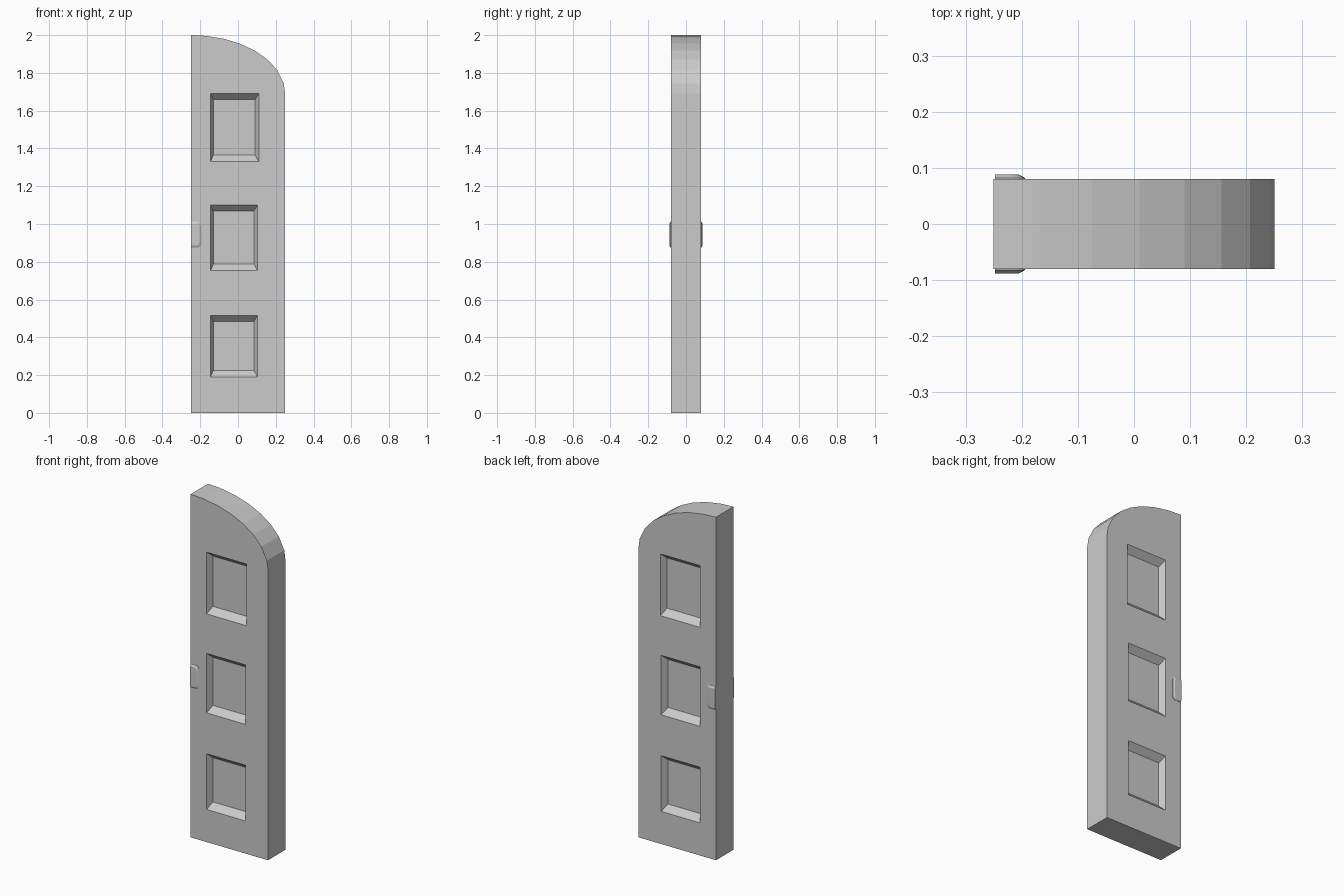
import bpy, bmesh, math

if "Cube" in bpy.data.objects:
    bpy.data.objects.remove(bpy.data.objects["Cube"])


def loft(name, rings):
    """Closed solid through (y, [(x, z), ...]) rings of equal point count."""
    bm = bmesh.new()
    loops = [[bm.verts.new((x, y, z)) for x, z in pts] for y, pts in rings]
    n = len(loops[0])
    for a, b in zip(loops, loops[1:]):
        for i in range(n):
            j = (i + 1) % n
            bm.faces.new((a[i], a[j], b[j], b[i]))
    bm.faces.new(loops[0])
    bm.faces.new(loops[-1])
    bmesh.ops.recalc_face_normals(bm, faces=bm.faces)
    mesh = bpy.data.meshes.new(name)
    bm.to_mesh(mesh)
    bm.free()
    ob = bpy.data.objects.new(name, mesh)
    bpy.context.collection.objects.link(ob)
    return ob


def rect(x0, x1, z0, z1, m=(0, 0, 0, 0)):
    return [(x0 + m[0], z0 + m[2]), (x1 - m[1], z0 + m[2]),
            (x1 - m[1], z1 - m[3]), (x0 + m[0], z1 - m[3])]


# Door leaf: half arch, faceted quarter ellipse at the top
T = 0.08
profile = [(-0.25, 0), (0.25, 0), (0.25, 1.69)]
for deg in (80, 66, 54.3, 42.8, 31.3, 20.5, 9.4, 0):
    a = math.radians(deg)
    profile.append((-0.25 + 0.5 * math.sin(a), 1.69 + 0.31 * math.cos(a)))
door = loft("door_leaf", [(-T, profile), (T, profile)])

# Sunken panels with sloped borders, on both faces
panels = [(-0.146, 0.11, 1.33, 1.69), (-0.146, 0.104, 0.753, 1.10),
          (-0.146, 0.104, 0.19, 0.515)]
for p in panels:
    for s in (-1, 1):
        inner = rect(*p, m=(0.016, 0.02, 0.035, 0.032))
        cutter = loft("panel_cutter", [(s * 0.045, inner), (s * T, rect(*p)),
                                       (s * 0.12, rect(*p))])
        cutter.hide_render = True
        mod = door.modifiers.new("panel", 'BOOLEAN')
        mod.operation = 'DIFFERENCE'
        mod.solver = 'EXACT'
        mod.object = cutter
        bpy.context.view_layer.objects.active = door
        bpy.ops.object.modifier_apply(modifier=mod.name)
        bpy.data.objects.remove(cutter)


# Handle plates: rounded on the inner side, slightly tapered
def plate(inset):
    x0, x1, z0, z1 = -0.248, -0.194 - inset, 0.875 + inset, 1.012 - inset
    r = 0.018
    pts = [(x0, z0)]
    for cz, start in ((z0 + r, -90), (z1 - r, 0)):
        for k in range(4):
            a = math.radians(start + 30 * k)
            pts.append((x1 - r + r * math.cos(a), cz + r * math.sin(a)))
    return pts + [(x0, z1)]


for s, name in ((-1, "handle_front"), (1, "handle_back")):
    loft(name, [(s * 0.075, plate(0)), (s * 0.082, plate(0)),
                (s * 0.088, plate(0.011))])
